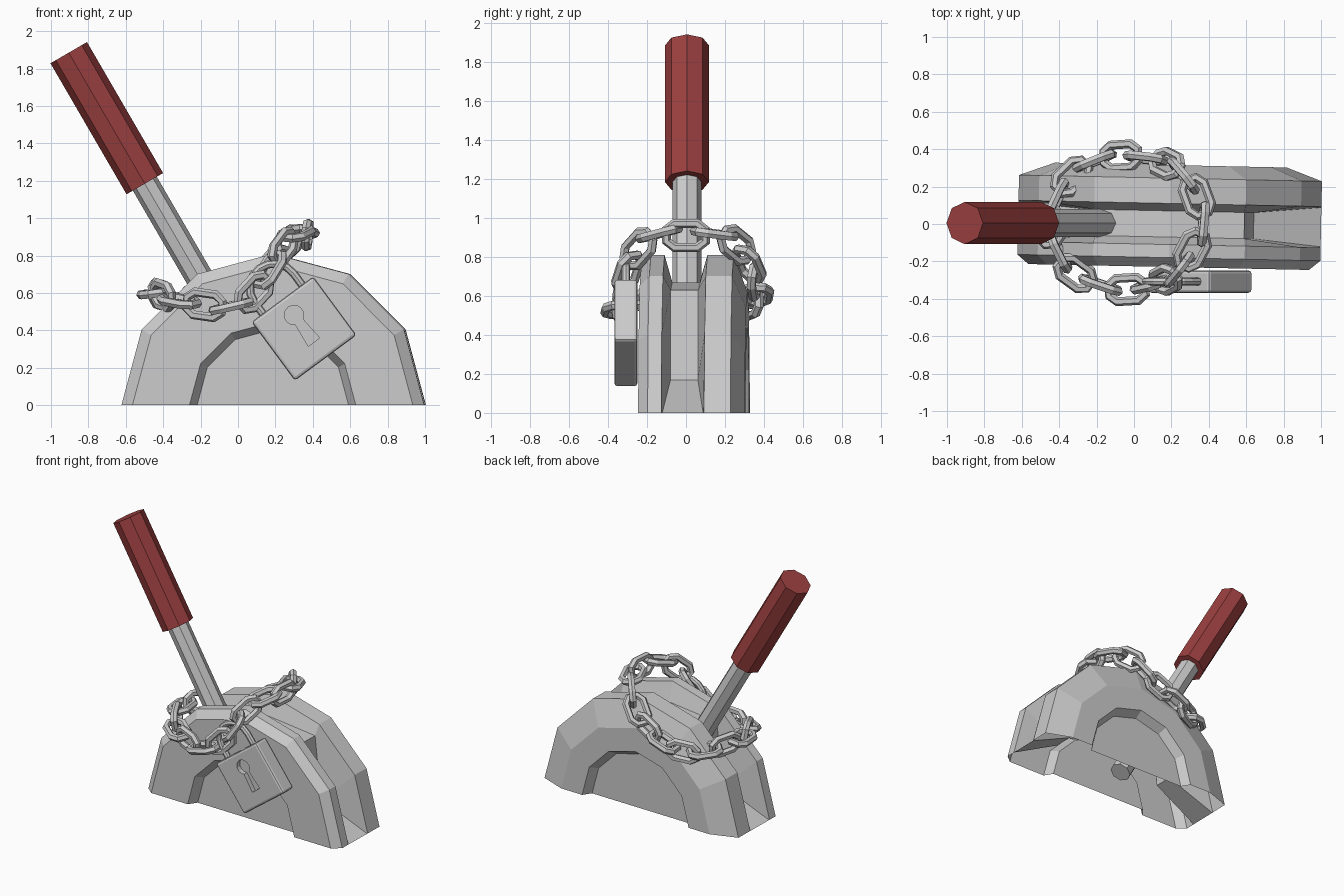
import bpy, bmesh
from math import sin, cos, pi, radians
from mathutils import Vector, Matrix

if "Cube" in bpy.data.objects:
    bpy.data.objects.remove(bpy.data.objects["Cube"])


def add_object(name, mesh, matrix=None):
    ob = bpy.data.objects.new(name, mesh)
    bpy.context.collection.objects.link(ob)
    if matrix:
        ob.matrix_world = matrix
    return ob


def finish(name, bm, matrix=None):
    bmesh.ops.recalc_face_normals(bm, faces=bm.faces)
    mesh = bpy.data.meshes.new(name)
    bm.to_mesh(mesh)
    bm.free()
    return add_object(name, mesh, matrix)


def wire_mesh(name, points, radius, resolution, cyclic):
    """Tube along a polyline, returned as a mesh."""
    curve = bpy.data.curves.new(name, 'CURVE')
    curve.dimensions = '3D'
    curve.bevel_depth = radius
    curve.bevel_resolution = resolution
    curve.use_fill_caps = True
    spline = curve.splines.new('POLY')
    spline.points.add(len(points) - 1)
    for p, co in zip(spline.points, points):
        p.co = (*co, 1)
    spline.use_cyclic_u = cyclic
    spline.use_smooth = False
    tmp = add_object(name + "_tmp", curve)
    deps = bpy.context.evaluated_depsgraph_get()
    mesh = bpy.data.meshes.new_from_object(tmp.evaluated_get(deps))
    bpy.data.objects.remove(tmp)
    mesh.name = name
    return mesh


# Housing: half-round rings lofted from the front recess to the back recess
def arc(r):
    return [(r * cos(pi * i / 6), r * sin(pi * i / 6)) for i in range(7)]


half = [(0.81, 0), (0.45, 0.17), (0.40, 0.63), (0, 0.67)]
floor = half + [(-x, z) for x, z in half[2::-1]]
floor_y = [0.105, 0.07, 0.07, 0.07, 0.07, 0.07, 0.105]
rings = [(-0.17, 0.405), (-0.23, 0.445), (-0.23, 0.75), (-0.18, 0.81), (-0.11, 0.81),
         (-1, None), (1, None),
         (0.11, 0.81), (0.245, 0.81), (0.315, 0.62), (0.315, 0.445), (0.255, 0.405)]
bm = bmesh.new()
loops = []
for y, r in rings:
    if r:
        loops.append([bm.verts.new((x, y, z)) for x, z in arc(r)])
    else:
        loops.append([bm.verts.new((x, y * fy, z)) for (x, z), fy in zip(floor, floor_y)])
for a, b in zip(loops, loops[1:]):
    for i in range(6):
        bm.faces.new((a[i], a[i + 1], b[i + 1], b[i]))
bm.faces.new(loops[0])
bm.faces.new(loops[-1])
finish("housing", bm, Matrix.Translation((0.19, 0, 0)) @ Matrix.Rotation(radians(-1.2), 4, 'Z'))


# Lever: octagonal rod and red grip on one tilted axis
foot = Vector((0.19, 0.005, 0))
axis = (Vector((-0.905, 0.005, 1.885)) - foot).normalized()
tilt = axis.to_track_quat('Z', 'Y').to_matrix().to_4x4()


def lever_part(name, start, end, radius):
    bm = bmesh.new()
    bmesh.ops.create_cone(bm, cap_ends=True, segments=8, radius1=radius, radius2=radius,
                          depth=end - start)
    return finish(name, bm, Matrix.Translation(foot + axis * (start + end) / 2) @ tilt)


lever_part("lever_rod", 0.12, 1.45, 0.074)
grip = lever_part("lever_grip", 1.37, 2.18, 0.113)
red = bpy.data.materials.new("grip_red")
red.diffuse_color = (0.33, 0.05, 0.05, 1)
red.use_nodes = True
red.node_tree.nodes["Principled BSDF"].inputs["Base Color"].default_value = red.diffuse_color
grip.data.materials.append(red)


# Padlock: bevelled block with a sunken keyhole and a shackle
lock = Matrix.Translation((0.353, -0.308, 0.41)) @ Matrix.Rotation(radians(-36.4), 4, 'Y')
bm = bmesh.new()
bmesh.ops.create_cube(bm, size=1, matrix=Matrix.Diagonal((0.41, 0.12, 0.39, 1)))
bmesh.ops.bevel(bm, geom=bm.edges[:], offset=0.016, segments=2, profile=0.5, affect='EDGES')
body = finish("padlock_body", bm, lock)

start, stop = radians(-62), radians(242)
outline = [(0.052 * cos(start + (stop - start) * i / 12),
            0.09 + 0.052 * sin(start + (stop - start) * i / 12)) for i in range(13)]
outline += [(-0.038, -0.09), (0.038, -0.09)]
bm = bmesh.new()
face = bm.faces.new([bm.verts.new((x, -0.1, z)) for x, z in outline])
ext = bmesh.ops.extrude_face_region(bm, geom=[face])
bmesh.ops.translate(bm, vec=(0, 0.075, 0),
                    verts=[v for v in ext["geom"] if isinstance(v, bmesh.types.BMVert)])
cutter = finish("keyhole_cutter", bm, lock)
cutter.hide_render = True
cutter.hide_viewport = True
mod = body.modifiers.new("keyhole", 'BOOLEAN')
mod.operation = 'DIFFERENCE'
mod.solver = 'EXACT'
mod.object = cutter

shackle = [(0.13, 0, 0.17)]
shackle += [(0.13 * cos(pi * i / 8), 0, 0.27 + 0.13 * sin(pi * i / 8)) for i in range(9)]
shackle += [(-0.13, 0, 0.17)]
add_object("padlock_shackle", wire_mesh("padlock_shackle", shackle, 0.022, 2, False), lock)


# Chain: one octagonal link repeated along a sagging closed path
path = [Vector(p) for p in (
    (0.37, 0.0, 0.91), (0.33, 0.17, 0.92), (0.24, 0.29, 0.84), (0.13, 0.345, 0.71),
    (-0.06, 0.365, 0.61), (-0.22, 0.335, 0.56), (-0.35, 0.24, 0.57), (-0.41, 0.14, 0.59),
    (-0.46, 0.01, 0.60), (-0.41, -0.13, 0.59), (-0.34, -0.25, 0.56), (-0.2, -0.32, 0.54),
    (-0.06, -0.355, 0.52), (0.06, -0.33, 0.57), (0.15, -0.31, 0.69), (0.23, -0.26, 0.83),
    (0.31, -0.14, 0.92))]
segs = list(zip(path, path[1:] + path[:1]))
total = sum((b - a).length for a, b in segs)


def along(d):
    d %= total
    for a, b in segs:
        if d <= (b - a).length:
            return a.lerp(b, d / (b - a).length)
        d -= (b - a).length
    return path[0].copy()


quarter = [(0.1, 0.03), (0.058, 0.062)]
link_pts = [(x, y, 0) for x, y in quarter] + [(-x, y, 0) for x, y in quarter[::-1]]
link_pts += [(-x, -y, 0) for x, y, _ in link_pts]
link_mesh = wire_mesh("chain_link", link_pts, 0.025, 1, True)
count = 2 * round(total / 0.152 / 2)
for i in range(count):
    d = total * i / count
    centre = along(d)
    t = (along(d + 0.07) - along(d - 0.07)).normalized()
    out = Vector((centre.x, centre.y, 0.1))
    out = (out - t * out.dot(t)).normalized()
    frame = Matrix((t, out.cross(t), out)).transposed().to_4x4()
    roll = Matrix.Rotation(radians(20 + 90 * (i % 2)), 4, 'X')
    add_object("chain_link_%02d" % (i + 1), link_mesh, Matrix.Translation(centre) @ frame @ roll)
